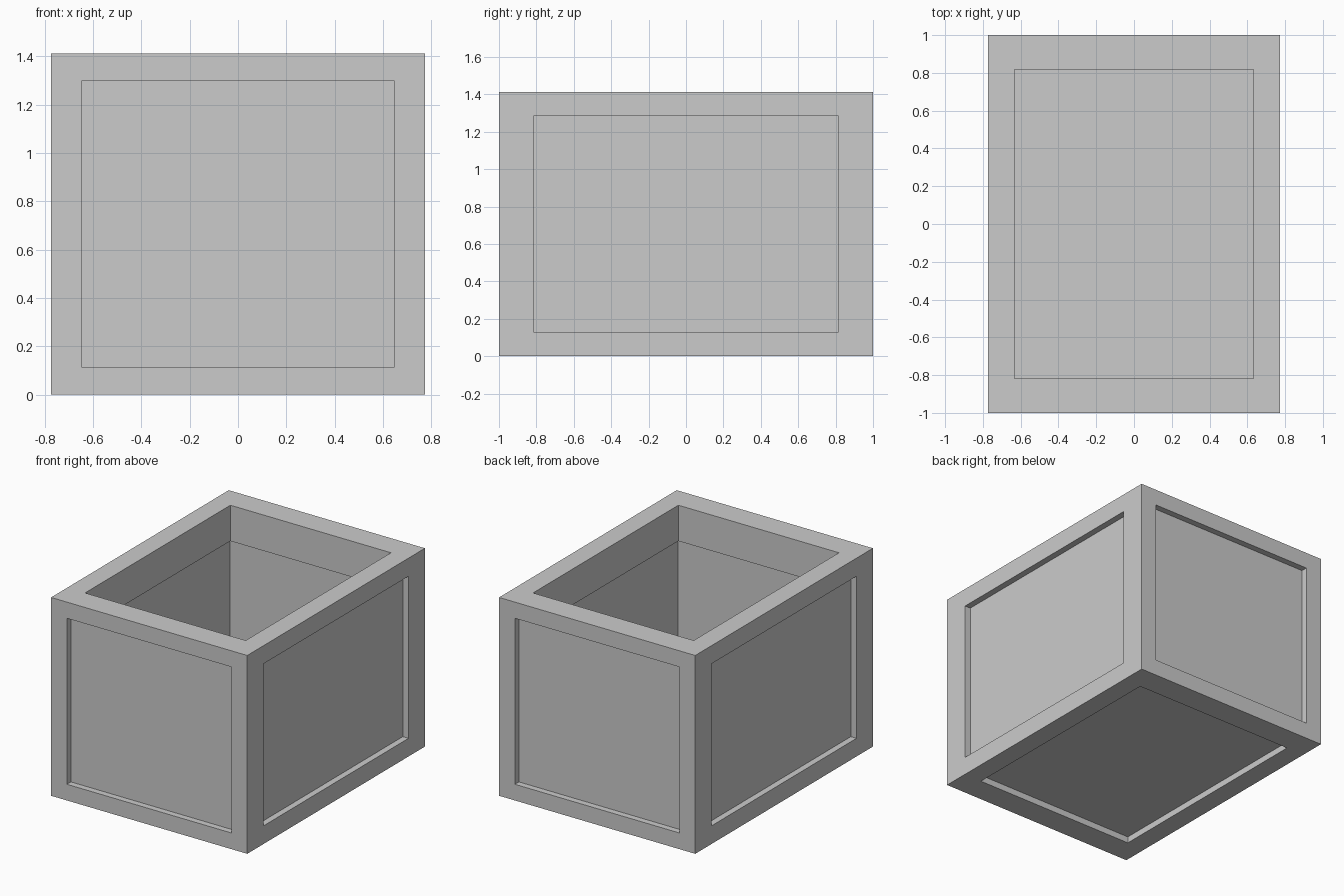
import bpy, bmesh

if "Cube" in bpy.data.objects:
    bpy.data.objects.remove(bpy.data.objects["Cube"])

HX, HY, H = 0.773, 1.0, 1.413  # half width, half depth, height
ZC = H / 2
DEPTH = 0.045                  # recess depth of the panels
CAVITY = 0.89                  # cavity size relative to the outer box
FLOOR = 0.09                   # inner floor height


def step(bm, face, half):
    """Extrude a face, then fit its corners to the given half sizes about the box centre."""
    new = bmesh.ops.extrude_discrete_faces(bm, faces=[face])["faces"][0]
    for v in new.verts:
        for i in range(3):
            if half[i] is not None:
                v.co[i] = half[i] if v.co[i] > 0 else -half[i]
    return new


bm = bmesh.new()
bmesh.ops.create_cube(bm, size=2)
for v in bm.verts:
    v.co.x *= HX
    v.co.y *= HY
    v.co.z *= ZC

for face in list(bm.faces):
    n = face.normal.copy()
    if abs(n.x) > 0.5:        # side panels
        f = step(bm, face, (None, 0.815, ZC * 0.817))
        step(bm, f, (HX - DEPTH, None, None))
    elif abs(n.y) > 0.5:      # front and back panels
        f = step(bm, face, (0.648, None, ZC * 0.837))
        step(bm, f, (None, HY - DEPTH, None))
    elif n.z < -0.5:          # underside panel
        f = step(bm, face, (0.633, 0.818, None))
        step(bm, f, (None, None, ZC - DEPTH))
    else:                     # open top: rim, lip, wider cavity, floor
        f = step(bm, face, (0.633, 0.818, None))
        f = step(bm, f, (None, None, ZC - 0.255))
        f = step(bm, f, (HX * CAVITY, HY * CAVITY, None))
        f = bmesh.ops.extrude_discrete_faces(bm, faces=[f])["faces"][0]
        for v in f.verts:
            v.co.z = FLOOR - ZC

bmesh.ops.recalc_face_normals(bm, faces=bm.faces)
bmesh.ops.translate(bm, verts=bm.verts, vec=(0, 0, ZC))
mesh = bpy.data.meshes.new("open_crate")
bm.to_mesh(mesh)
bm.free()
bpy.context.collection.objects.link(bpy.data.objects.new("open_crate", mesh))
